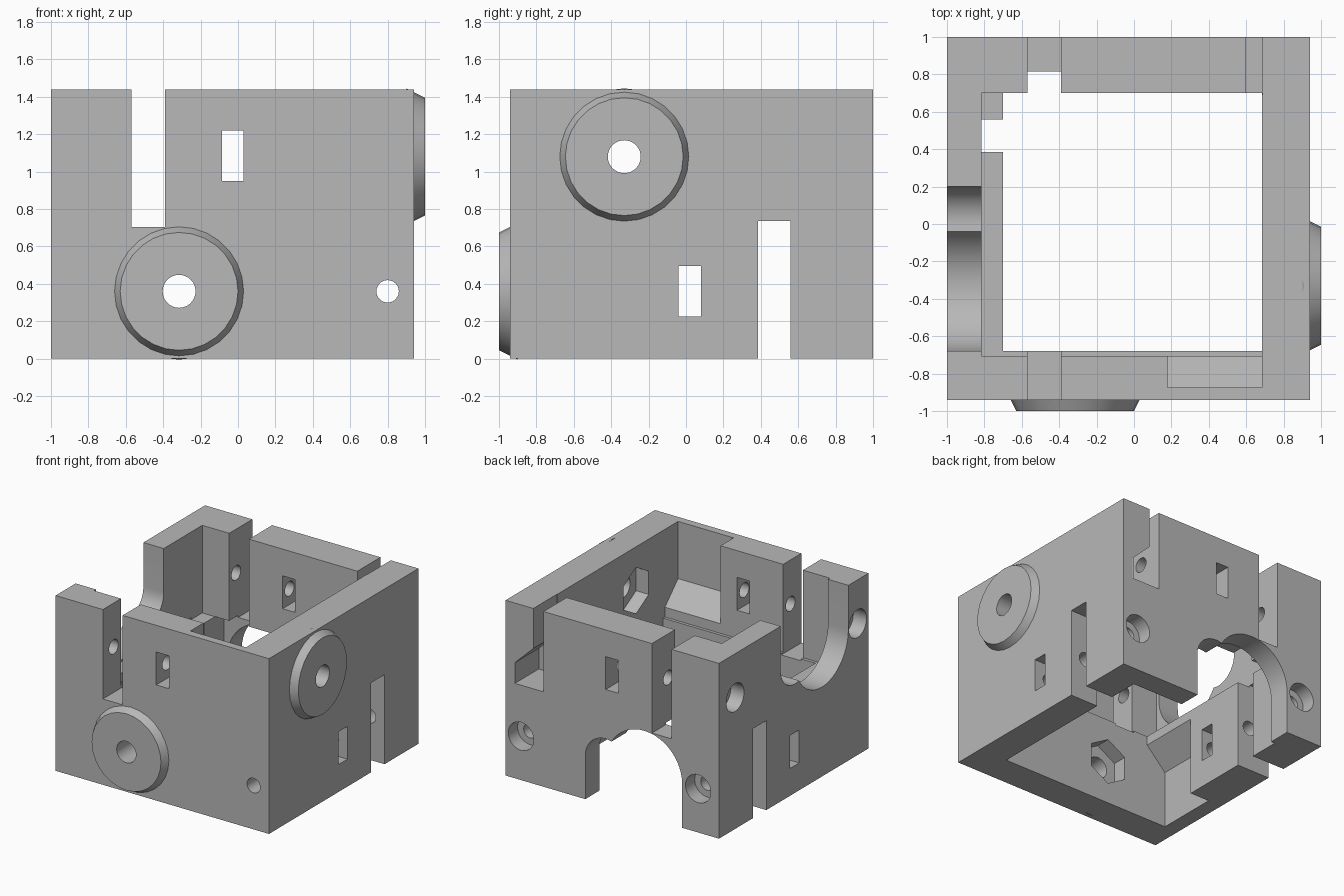
import bpy, bmesh
from math import cos, sin, radians, pi
from mathutils import Matrix

if "Cube" in bpy.data.objects:
    bpy.data.objects.remove(bpy.data.objects["Cube"])

grey = bpy.data.materials.new("plain_grey")
grey.use_nodes = True
colour = (0.48, 0.48, 0.48, 1)
grey.diffuse_color = colour
grey.node_tree.nodes["Principled BSDF"].inputs["Base Color"].default_value = colour

HEIGHT = 1.44
LOW, HIGH = 0.36, 1.08      # levels of the two bolt layers
MID = 0.72                  # level where the wall thickness changes


def make(name, bm):
    bmesh.ops.recalc_face_normals(bm, faces=bm.faces)
    mesh = bpy.data.meshes.new(name)
    bm.to_mesh(mesh)
    bm.free()
    mesh.materials.append(grey)
    ob = bpy.data.objects.new(name, mesh)
    bpy.context.collection.objects.link(ob)
    return ob


def prism(name, axis, outline, start, end):
    """Extrude an outline of (horizontal, z) points along x or y."""
    bm = bmesh.new()
    loops = []
    for d in (start, end):
        loops.append([bm.verts.new((d, u, v) if axis == "x" else (u, d, v)) for u, v in outline])
    a, b = loops
    bm.faces.new(a)
    bm.faces.new(b[::-1])
    for i in range(len(a)):
        j = (i + 1) % len(a)
        bm.faces.new((a[i], b[i], b[j], a[j]))
    return make(name, bm)


def box(name, x, y, z):
    return prism(name, "y", [(x[0], z[0]), (x[1], z[0]), (x[1], z[1]), (x[0], z[1])], y[0], y[1])


def arc(u, v, r, a, b, n):
    return [(u + r * cos(radians(a + (b - a) * i / n)), v + r * sin(radians(a + (b - a) * i / n)))
            for i in range(n + 1)]


def rod(name, axis, u, v, r, start, end, sides=32):
    turn = 90 if sides == 6 else 0
    return prism(name, axis, arc(u, v, r, turn, turn + 360, sides)[:-1], start, end)


def combine(tool, operation="DIFFERENCE"):
    mod = body.modifiers.new("combine", "BOOLEAN")
    mod.operation = operation
    mod.solver = "EXACT"
    mod.object = tool
    bpy.context.view_layer.objects.active = body
    bpy.ops.object.modifier_apply(modifier=mod.name)
    bpy.data.objects.remove(tool)


body = box("clamp_frame", (-1, 0.94), (-0.94, 1), (0, HEIGHT))

# Bevelled round bosses on the front and right walls
for axis, u, v in (("y", -0.315, LOW), ("x", -0.33, HIGH)):
    bm = bmesh.new()
    bmesh.ops.create_cone(bm, cap_ends=True, segments=28, radius1=0.365, radius2=0.315, depth=0.1)
    if axis == "y":
        turn = Matrix.Translation((u, -0.95, v)) @ Matrix.Rotation(pi / 2, 4, "X")
    else:
        turn = Matrix.Translation((0.95, u, v)) @ Matrix.Rotation(pi / 2, 4, "Y")
    bm.transform(turn)
    combine(make("boss", bm), "UNION")

# Inner space, with different wall thickness above and below
combine(box("upper_space", (-0.815, 0.685), (-0.705, 0.70), (MID, 2)))
combine(box("lower_space", (-0.70, 0.685), (-0.68, 0.815), (-1, MID + 0.001)))

# Recesses with a sloped end, in the front wall (top) and left wall (bottom)
slope = [(-0.875, 2), (-0.875, 0.97), (-0.68, 0.775), (-0.6, 0.775), (-0.6, 2)]
combine(prism("front_recess", "x", slope, 0.18, 0.6849))
combine(prism("left_recess", "y", [(u, HEIGHT - v) for u, v in slope], -0.6799, -0.17))

# Rounded openings facing the bosses, open at the top (left) and bottom (back)
opening = ([(0.20, -1)] + arc(0.015, 0, 0.185, 0, 106, 12)
           + arc(-0.335, 0, 0.345, 31, 180, 20) + [(-0.68, -1)])
combine(prism("left_opening", "x", [(u, HIGH - v) for u, v in opening], -1.2, -0.6))
combine(prism("back_opening", "y", [(u + 0.015, LOW + v) for u, v in opening], 0.6, 1.2))

# Clamping slots
for wall in ((-1.2, -0.6), (0.6, 1.2)):
    combine(box("upper_slot", (-0.57, -0.39), wall, (0.705, 2)))
    combine(box("lower_slot", wall, (0.385, 0.56), (-1, 0.735)))
    # Nut windows
    combine(box("upper_window", (-0.085, 0.03), wall, (0.95, 1.22)))
    combine(box("lower_window", wall, (-0.04, 0.08), (0.225, 0.495)))

# Stepped slot beside the back right corner
combine(prism("corner_slot", "y", [(0.595, 2), (0.595, 0.78), (0.855, 0.78), (0.855, 0.95),
                                   (0.688, 1.11), (0.688, 2)], 0.69, 1.2))

# Clamping bolt holes with counterbores
for u, end in ((-0.80, 0.22), (0.79, 0.65)):
    combine(rod("upper_bolt_hole", "x", u, HIGH, 0.06, -1.2, end, 24))
    combine(rod("upper_counterbore", "x", u, HIGH, 0.115, -1.2, -0.88))
for u, end in ((-0.81, -0.25), (0.80, -1.2)):
    combine(rod("lower_bolt_hole", "y", u, LOW, 0.06, end, 1.2, 24))
    combine(rod("lower_counterbore", "y", u, LOW, 0.115, 0.88, 1.2))

# Boss bores with hexagonal nut pockets behind them
combine(rod("front_bore", "y", -0.315, LOW, 0.088, -1.2, -0.5))
combine(rod("front_nut", "y", -0.315, LOW, 0.19, -0.80, -0.6, 6))
combine(rod("right_bore", "x", -0.33, HIGH, 0.088, 0.5, 1.2))
combine(rod("right_nut", "x", -0.33, HIGH, 0.19, 0.6, 0.80, 6))

bpy.ops.object.select_all(action="DESELECT")
body.select_set(True)
bpy.context.view_layer.objects.active = body
bpy.ops.object.shade_smooth_by_angle(angle=radians(25))
